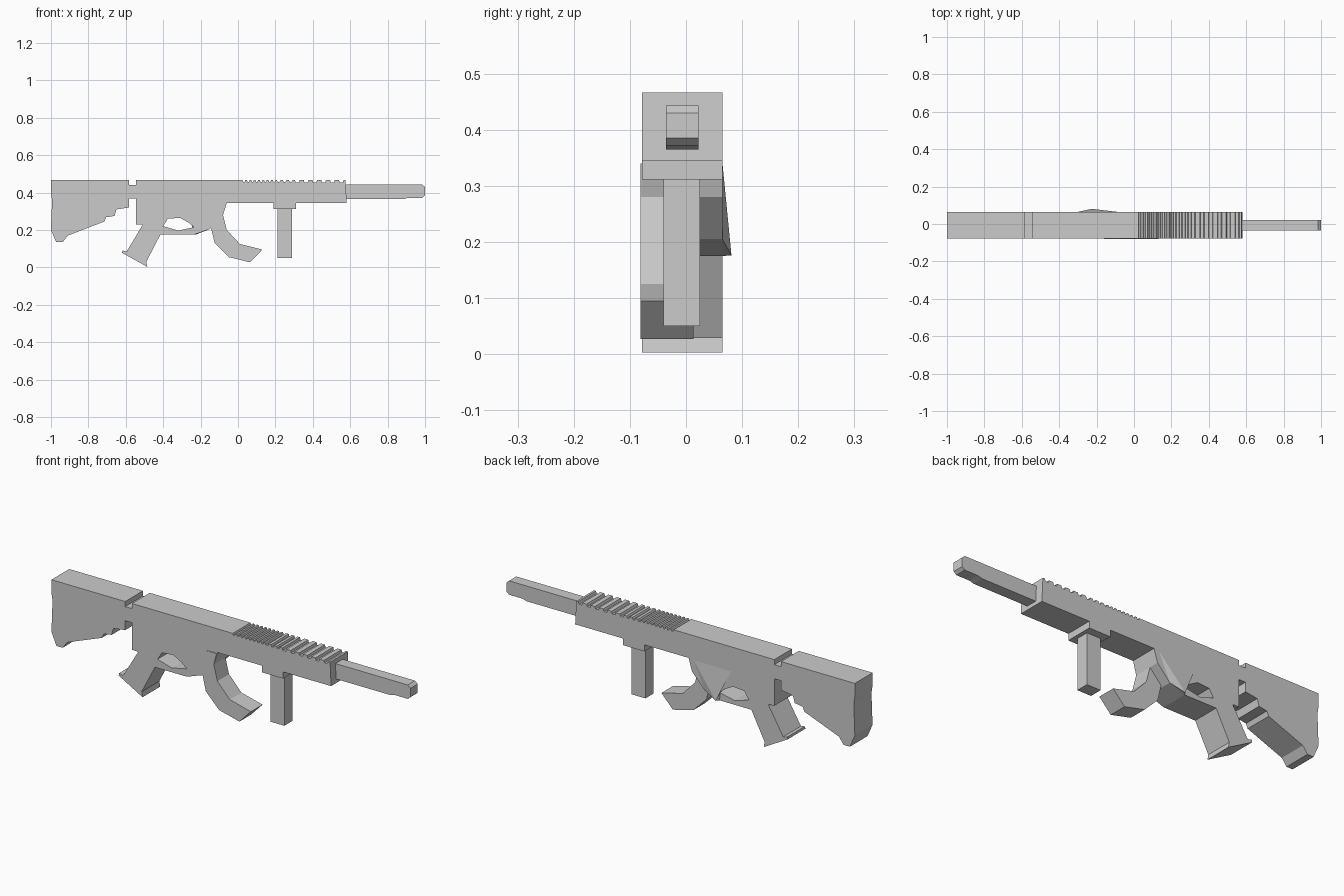
import bpy, bmesh

Y0, Y1 = -0.078, 0.065


def extrude(name, profile, y0=Y0, y1=Y1):
    """Extrude an x-z outline between two y values."""
    bm = bmesh.new()
    face = bm.faces.new([bm.verts.new((x, y0, z)) for x, z in profile])
    res = bmesh.ops.extrude_face_region(bm, geom=[face])
    for v in res["geom"]:
        if isinstance(v, bmesh.types.BMVert):
            v.co.y = y1
    bmesh.ops.recalc_face_normals(bm, faces=bm.faces)
    bmesh.ops.triangulate(bm, faces=[f for f in bm.faces if len(f.verts) > 4])
    return finish(name, bm)


def finish(name, bm):
    mesh = bpy.data.meshes.new(name)
    bm.to_mesh(mesh)
    bm.free()
    ob = bpy.data.objects.new(name, mesh)
    bpy.context.collection.objects.link(ob)
    return ob


# rail teeth along the top: fine pitch first, then coarse
teeth = []
x = 0.025
while x < 0.54:
    pitch, depth = (0.023, 0.009) if x < 0.2 else (0.032, 0.010) if x < 0.3 else (0.047, 0.012)
    g = pitch * 0.42
    teeth += [(x, 0.466), (x + 0.003, 0.466 - depth),
              (x + g, 0.466 - depth), (x + g + 0.004, 0.466)]
    x += pitch

# stock, receiver, rear grip and handguard in one outline
body = [(-1, 0.466), (-0.583, 0.466), (-0.583, 0.44), (-0.545, 0.44), (-0.545, 0.466)]
body += teeth
body += [(0.575, 0.466), (0.581, 0.345), (-0.06, 0.345), (-0.08, 0.28),
         (-0.15, 0.205), (-0.235, 0.175), (-0.235, 0.215), (-0.265, 0.24),
         (-0.31, 0.265), (-0.375, 0.26), (-0.40, 0.22), (-0.415, 0.175),
         (-0.49, 0.03), (-0.485, 0.003), (-0.62, 0.078), (-0.618, 0.09),
         (-0.595, 0.085), (-0.51, 0.228), (-0.545, 0.23), (-0.545, 0.368),
         (-0.583, 0.368), (-0.583, 0.32), (-0.65, 0.31), (-0.66, 0.275),
         (-0.705, 0.268), (-0.715, 0.245), (-0.91, 0.17), (-0.937, 0.135),
         (-0.972, 0.135), (-1, 0.2), (-0.994, 0.36), (-1, 0.40)]
extrude("body", body)

# trigger guard
extrude("trigger_guard", [(-0.415, 0.175), (-0.235, 0.175), (-0.235, 0.215),
                          (-0.32, 0.197), (-0.40, 0.22)])

# flared side of the magazine well
bm = bmesh.new()
base = [bm.verts.new((x, Y1, z)) for x, z in
        [(-0.30, 0.34), (-0.09, 0.34), (-0.15, 0.205), (-0.235, 0.175), (-0.24, 0.22)]]
apex = bm.verts.new((-0.225, 0.081, 0.176))
bm.faces.new(base)
for a, b in zip(base, base[1:] + base[:1]):
    bm.faces.new((a, b, apex))
bmesh.ops.recalc_face_normals(bm, faces=bm.faces)
finish("well_flare", bm)

# curved magazine, set toward the front side
extrude("magazine", [(-0.16, 0.28), (-0.125, 0.13), (-0.05, 0.055), (0.065, 0.027),
                     (0.13, 0.095), (0.01, 0.125), (-0.06, 0.20), (-0.08, 0.28),
                     (-0.065, 0.34), (-0.12, 0.34)], -0.081, 0.013)

# foregrip and its mount
extrude("foregrip_mount", [(0.19, 0.346), (0.31, 0.346), (0.31, 0.311), (0.19, 0.311)])
extrude("foregrip", [(0.212, 0.312), (0.29, 0.312), (0.29, 0.05), (0.212, 0.05)], -0.04, 0.025)

# barrel
extrude("barrel", [(0.57, 0.443), (0.985, 0.443), (1, 0.43), (1, 0.385), (0.985, 0.372),
                   (0.91, 0.372), (0.885, 0.365), (0.57, 0.365)], -0.036, 0.022)
